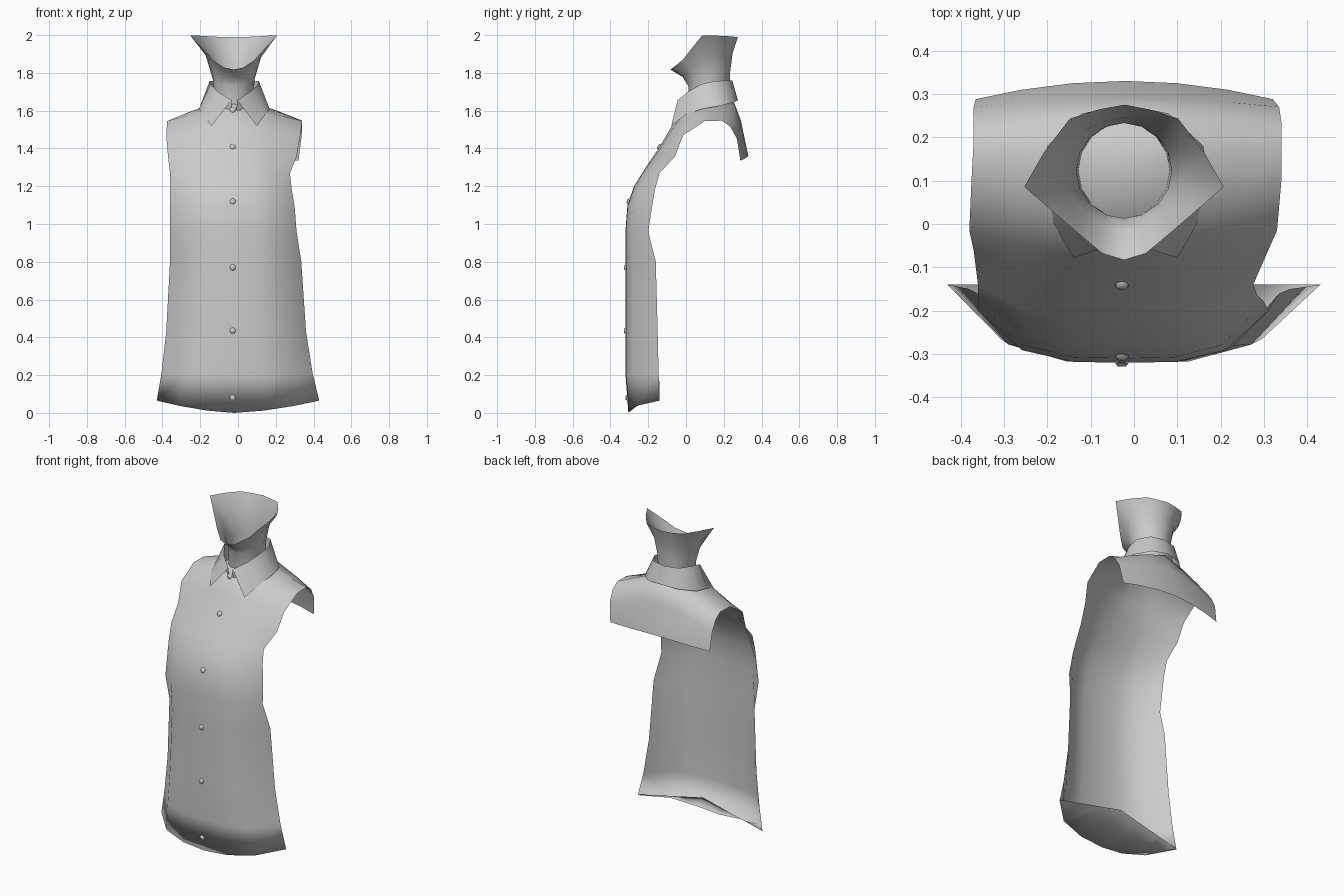
import bpy, bmesh, math
from mathutils import Vector, Matrix

cube = bpy.data.objects.get("Cube")
if cube:
    bpy.data.objects.remove(cube, do_unlink=True)

GREY = (0.6, 0.6, 0.6, 1.0)
XC = -0.02  # centre line of the garment

fabric = bpy.data.materials.new("light grey fabric")
fabric.use_nodes = True
fabric.diffuse_color = GREY
fabric.node_tree.nodes["Principled BSDF"].inputs["Base Color"].default_value = GREY


def finish(name, bm, angle=180):
    """Turn a bmesh into a smooth shaded object."""
    mesh = bpy.data.meshes.new(name)
    bm.to_mesh(mesh)
    bm.free()
    mesh.materials.append(fabric)
    obj = bpy.data.objects.new(name, mesh)
    bpy.context.collection.objects.link(obj)
    bpy.ops.object.select_all(action='DESELECT')
    obj.select_set(True)
    bpy.context.view_layer.objects.active = obj
    bpy.ops.object.shade_smooth_by_angle(angle=math.radians(angle))


def loft(name, rows, closed=False, angle=180):
    """Skin a list of equally long point rows."""
    bm = bmesh.new()
    grid = [[bm.verts.new(p) for p in row] for row in rows]
    n = len(rows[0])
    for a, b in zip(grid, grid[1:]):
        for i in range(n if closed else n - 1):
            j = (i + 1) % n
            bm.faces.new((a[i], a[j], b[j], b[i]))
    bmesh.ops.remove_doubles(bm, verts=bm.verts, dist=0.0005)
    finish(name, bm, angle)


# Shirt: folded hem, front, over the shoulders and down to the back yoke.
# Each row: centre y, centre z, curve power, right x, left x, edge y, edge z
shirt_rows = [
    (-0.14, 0.17, 1.0, -0.43, 0.43, -0.14, 0.07),
    (-0.305, 0.0, 4.0, -0.43, 0.43, -0.14, 0.065),
    (-0.32, 0.20, 4.0, -0.405, 0.395, -0.145, 0.21),
    (-0.32, 0.43, 4.0, -0.38, 0.36, -0.15, 0.43),
    (-0.32, 0.80, 4.0, -0.36, 0.335, -0.16, 0.80),
    (-0.32, 0.97, 4.0, -0.36, 0.31, -0.20, 0.96),
    (-0.31, 1.10, 4.0, -0.36, 0.30, -0.18, 1.09),
    (-0.275, 1.20, 3.7, -0.36, 0.285, -0.165, 1.18),
    (-0.22, 1.29, 3.3, -0.36, 0.275, -0.14, 1.27),
    (-0.145, 1.40, 3.0, -0.37, 0.31, -0.06, 1.355),
    (-0.08, 1.51, 2.0, -0.38, 0.33, -0.015, 1.47),
    (-0.03, 1.62, 1.3, -0.375, 0.34, 0.10, 1.545),
    (0.12, 1.675, 1.15, -0.37, 0.34, 0.19, 1.547),
    (0.25, 1.655, 1.3, -0.37, 0.34, 0.235, 1.515),
    (0.29, 1.55, 2.0, -0.37, 0.335, 0.27, 1.45),
    (0.33, 1.36, 2.0, -0.365, 0.32, 0.288, 1.335),
]
columns = [-1, -0.7, -0.35, 0, 0.35, 0.7, 1]


def shirt_point(row, u):
    yc, zc, power, right, left, ye, ze = row
    a = abs(u)
    x = XC + a * ((left if u > 0 else right) - XC)
    return (x, yc + (ye - yc) * a ** power, zc + (ze - zc) * a ** min(power, 1.6))


loft("shirt_body", [[shirt_point(r, u) for u in columns] for r in shirt_rows])

# Neck: tube flaring to the jaw line
# Rim, from the front to the back: half width, y, z
rim_half = [(0, -0.083, 1.818), (0.05, -0.068, 1.828), (0.11, -0.018, 1.868),
            (0.175, 0.038, 1.94), (0.23, 0.086, 1.998), (0.185, 0.165, 1.997),
            (0.125, 0.243, 1.993), (0.06, 0.264, 1.99), (0, 0.275, 1.99)]
rim_half = [Vector(p) for p in rim_half]
rim = rim_half + [Vector((-p.x, p.y, p.z)) for p in reversed(rim_half[1:-1])]
base, throat, flare = [], [], []
for i, r in enumerate(rim):
    t = i * math.tau / len(rim)
    p = Vector((0.11 * math.sin(t), 0.123 - 0.11 * math.cos(t), 0))
    base.append(Vector((p.x * 0.95, p.y, 1.60)))
    throat.append(Vector((p.x, p.y, 1.765 - 0.035 * math.cos(t))))
    flare.append(Vector((p.x + (r.x - p.x) * 0.32, p.y + (r.y - p.y) * 0.32,
                         throat[-1].z + (r.z - throat[-1].z) * 0.55)))
shift = Vector((XC - 0.003, 0, 0))
loft("neck", [[p + shift for p in ring] for ring in (base, throat, flare, rim)],
     closed=True)

# Collar: stand, folded top edge and pointed fall, mirrored about the centre
# From the back to the front: half width, y, z
stand = [(0, 0.235, 1.64), (0.08, 0.215, 1.64), (0.115, 0.14, 1.63),
         (0.112, 0.07, 1.62), (0.075, 0.0, 1.61), (0.012, -0.04, 1.60)]
top = [(0, 0.245, 1.76), (0.085, 0.225, 1.76), (0.13, 0.15, 1.757),
       (0.125, 0.08, 1.74), (0.085, 0.01, 1.70), (0.015, -0.045, 1.655)]
fall = [(0, 0.275, 1.655), (0.10, 0.255, 1.645), (0.18, 0.18, 1.625),
        (0.187, 0.09, 1.61), (0.165, 0.0, 1.58), (0.12, -0.078, 1.52)]


def mirrored(points):
    right = [(XC - x, y, z) for x, y, z in reversed(points[1:])]
    return right + [(XC + x, y, z) for x, y, z in points]


loft("collar", [mirrored(r) for r in (stand, top, fall)], angle=60)

# Buttons: small bevelled discs on the front placket: y, z, tilt in degrees
buttons = [(-0.312, 0.08, -4), (-0.321, 0.435, 0), (-0.321, 0.77, 0),
           (-0.305, 1.12, 19), (-0.141, 1.41, 31), (-0.041, 1.605, 24)]
bm = bmesh.new()
for y, z, tilt in buttons:
    place = (Matrix.Translation((XC - 0.008, y, z))
             @ Matrix.Rotation(math.radians(90 - tilt), 4, 'X')
             @ Matrix.Translation((0, 0, 0.004)))
    bmesh.ops.create_cone(bm, cap_ends=True, segments=10, radius1=0.016,
                          radius2=0.010, depth=0.008, matrix=place)
finish("buttons", bm, 60)
